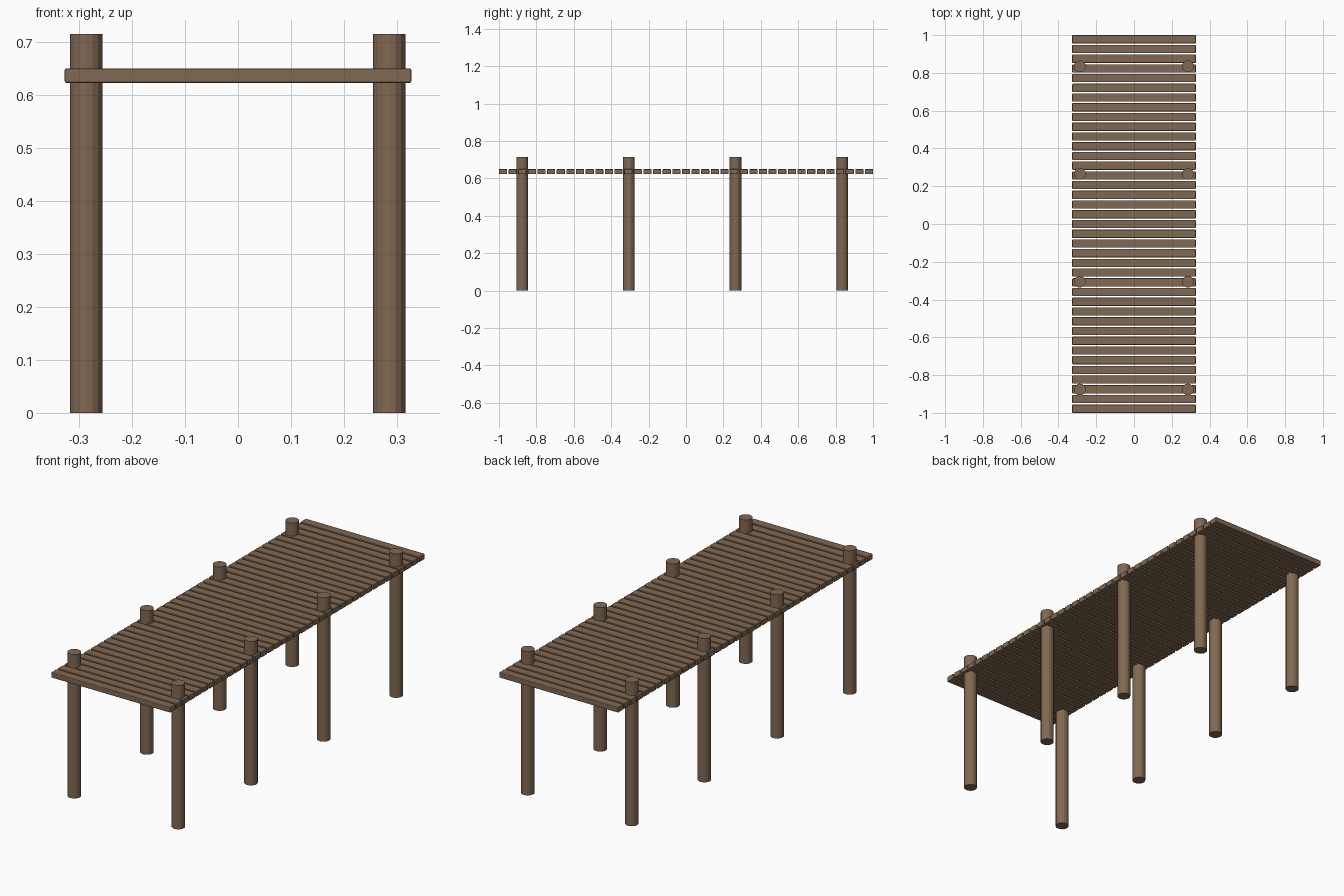
import bpy

cube = bpy.data.objects.get("Cube")
if cube:
    bpy.data.objects.remove(cube, do_unlink=True)

# Weathered timber, shared by every part
wood = bpy.data.materials.new("brown_wood")
wood.use_nodes = True
colour = (0.22, 0.14, 0.085, 1)
wood.diffuse_color = colour
wood.node_tree.nodes["Principled BSDF"].inputs["Base Color"].default_value = colour

POST_HEIGHT, POST_RADIUS = 0.715, 0.031
PLANKS, PLANK_WIDTH, PLANK_DEPTH = 39, 0.0435, 0.654
DECK_BOTTOM, DECK_TOP = 0.623, 0.65


def add_post(name, x, y):
    bpy.ops.mesh.primitive_cylinder_add(
        vertices=16, radius=POST_RADIUS, depth=POST_HEIGHT,
        location=(x, y, POST_HEIGHT / 2))
    post = bpy.context.object
    post.name = name
    post.data.materials.append(wood)


def add_plank(name, y):
    bpy.ops.mesh.primitive_cube_add(
        size=1, location=(0, y, (DECK_BOTTOM + DECK_TOP) / 2))
    plank = bpy.context.object
    plank.name = name
    plank.scale = (PLANK_DEPTH, PLANK_WIDTH, DECK_TOP - DECK_BOTTOM)
    bpy.ops.object.transform_apply(location=False, rotation=False, scale=True)
    plank.data.materials.append(wood)
    # Slightly softened edges
    bevel = plank.modifiers.new("soft_edges", "BEVEL")
    bevel.width = 0.003
    bevel.segments = 2


# Two rows of four posts
for row in range(4):
    y = -0.876 + row * 0.5703
    add_post(f"right_post_{row + 1}", -0.2865, y)
    add_post(f"left_post_{row + 1}", 0.2855, y)

# Deck planks laid across with narrow gaps
pitch = (2 - PLANK_WIDTH) / (PLANKS - 1)
for i in range(PLANKS):
    add_plank(f"deck_plank_{i + 1}", -1 + PLANK_WIDTH / 2 + i * pitch)
